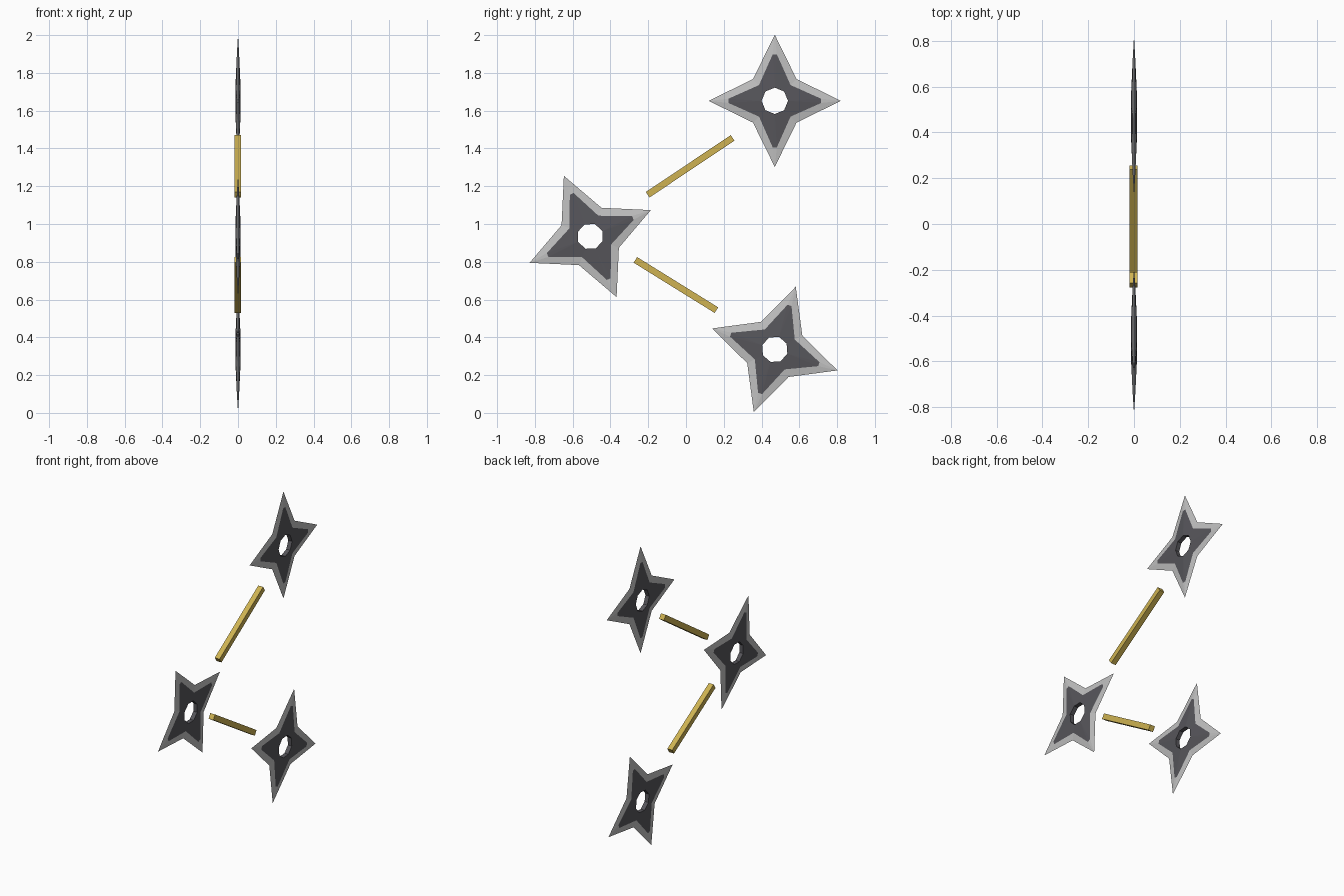
import bpy, bmesh
from math import sin, cos, pi, radians, atan2, hypot
from mathutils import Matrix

if "Cube" in bpy.data.objects:
    bpy.data.objects.remove(bpy.data.objects["Cube"])


def material(name, rgb):
    m = bpy.data.materials.new(name)
    m.diffuse_color = (*rgb, 1)
    m.use_nodes = True
    m.node_tree.nodes["Principled BSDF"].inputs["Base Color"].default_value = m.diffuse_color
    return m


steel = material("bright steel", (0.53, 0.53, 0.53))
dark = material("dark iron", (0.095, 0.093, 0.105))
gold = material("gold", (0.62, 0.45, 0.085))


def add_object(name, bm, mats, y, z, angle):
    bmesh.ops.recalc_face_normals(bm, faces=bm.faces)
    mesh = bpy.data.meshes.new(name)
    bm.to_mesh(mesh)
    bm.free()
    for m in mats:
        mesh.materials.append(m)
    ob = bpy.data.objects.new(name, mesh)
    bpy.context.collection.objects.link(ob)
    ob.matrix_world = Matrix.Translation((0, y, z)) @ Matrix.Rotation(radians(angle), 4, 'X')
    return ob


def throwing_star(name, y, z, angle):
    bm = bmesh.new()

    def point(r, a, x, side=0):
        # side shifts sideways across the arm, to blunt the dark tips
        return bm.verts.new((x, r * cos(a) - side * sin(a), r * sin(a) + side * cos(a)))

    # sharp outer edge shared by both sides: tip, valley, tip, valley...
    edge = [point(0.163 if i % 2 else 0.35, i * pi / 4, 0) for i in range(8)]
    holes = []
    for s in (1, -1):
        hole = [point(0.07, i * pi / 4, s * 0.014) for i in range(8)]
        low = [point(0.246, i * pi / 2, s * 0.006, -0.011) for i in range(4)]
        high = [point(0.246, i * pi / 2, s * 0.006, 0.011) for i in range(4)]
        valley = [point(0.118, i * pi / 2 + pi / 4, s * 0.007) for i in range(4)]
        for i in range(4):
            t, v, p = 2 * i, 2 * i + 1, (2 * i - 1) % 8
            # dark centre plate
            for f in ((hole[t], low[i], high[i]),
                      (hole[t], high[i], valley[i], hole[v]),
                      (hole[p], valley[i - 1], low[i], hole[t])):
                bm.faces.new(f).material_index = 1
            # ground steel bevel
            for f in ((low[i], edge[t], high[i]),
                      (high[i], edge[t], edge[v], valley[i]),
                      (valley[i - 1], edge[p], edge[t], low[i])):
                bm.faces.new(f)
        holes.append(hole)
    # wall of the centre hole
    a, b = holes
    for i in range(8):
        j = (i + 1) % 8
        bm.faces.new((a[i], a[j], b[j], b[i])).material_index = 1
    add_object(name, bm, (steel, dark), y, z, angle)


def bar(name, y0, z0, y1, z1, width=0.035):
    bm = bmesh.new()
    bmesh.ops.create_cube(bm, size=1)
    bmesh.ops.scale(bm, vec=(width, hypot(y1 - y0, z1 - z0), width), verts=bm.verts)
    ob = add_object(name, bm, (gold,), (y0 + y1) / 2, (z0 + z1) / 2,
                    atan2(z1 - z0, y1 - y0) * 180 / pi)
    ob.location.x = -0.002


# three stars
throwing_star("upper_star", 0.47, 1.652, 0)
throwing_star("middle_star", -0.507, 0.934, 23.5)
throwing_star("lower_star", 0.47, 0.336, -18.5)

# two gold bars between them
bar("upper_bar", -0.203, 1.155, 0.247, 1.456)
bar("lower_bar", -0.268, 0.81, 0.161, 0.544)
